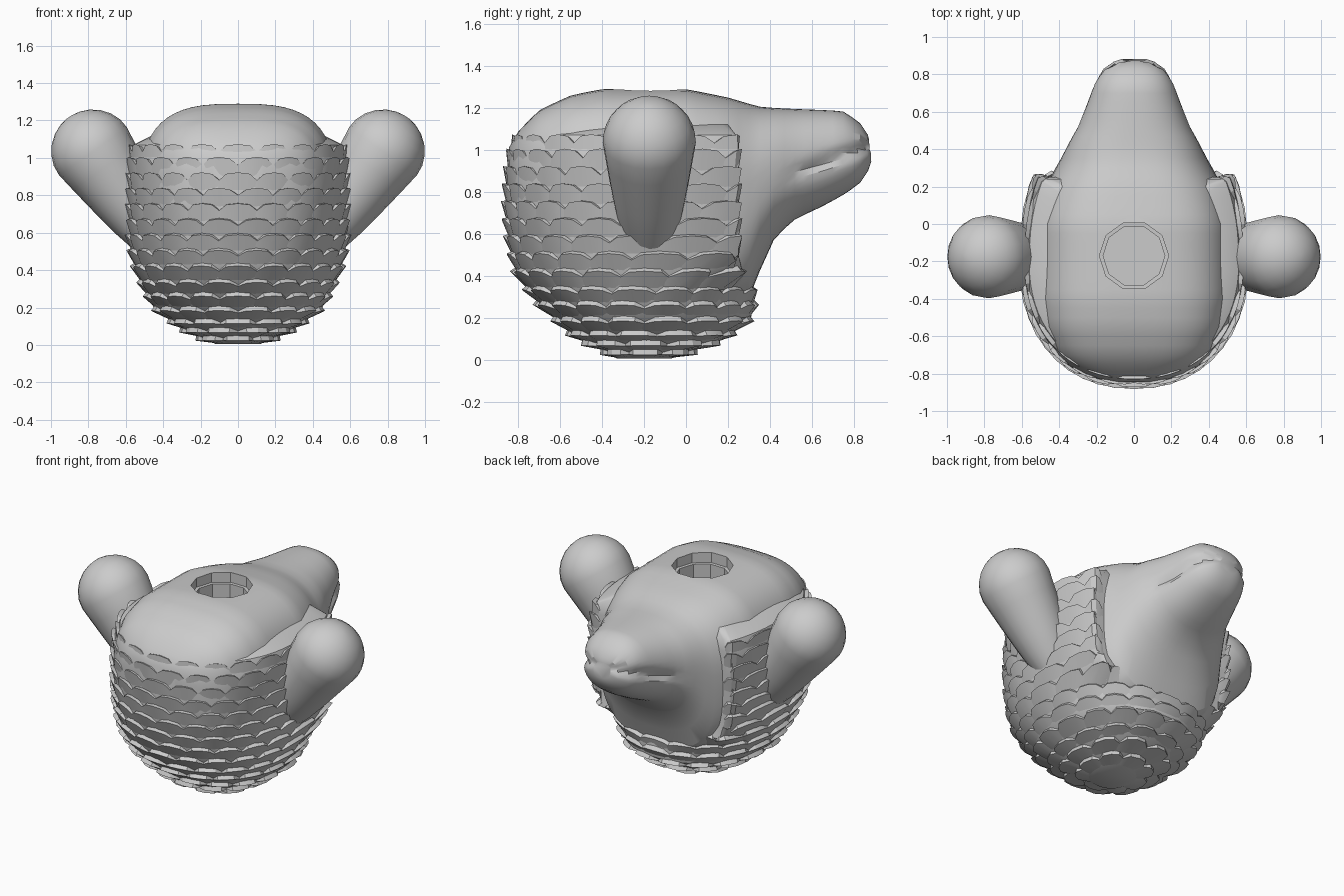
import bpy, bmesh, math
from mathutils import Vector

cube = bpy.data.objects.get("Cube")
if cube:
    bpy.data.objects.remove(cube, do_unlink=True)

grey = bpy.data.materials.new("plain grey")
grey.use_nodes = True
colour = (0.6, 0.6, 0.6, 1)
grey.diffuse_color = colour
grey.node_tree.nodes["Principled BSDF"].inputs["Base Color"].default_value = colour


def make_object(name, bm, angle=35):
    bmesh.ops.recalc_face_normals(bm, faces=bm.faces)
    mesh = bpy.data.meshes.new(name)
    bm.to_mesh(mesh)
    bm.free()
    mesh.materials.append(grey)
    ob = bpy.data.objects.new(name, mesh)
    bpy.context.collection.objects.link(ob)
    if angle:
        bpy.ops.object.select_all(action='DESELECT')
        ob.select_set(True)
        bpy.context.view_layer.objects.active = ob
        bpy.ops.object.shade_smooth_by_angle(angle=math.radians(angle))
    return ob


def loft(rings):
    """Closed skin over a list of equal rings of points."""
    bm = bmesh.new()
    loops = [[bm.verts.new(p) for p in ring] for ring in rings]
    n = len(loops[0])
    for a, b in zip(loops, loops[1:]):
        for i in range(n):
            j = (i + 1) % n
            bm.faces.new((a[i], a[j], b[j], b[i]))
    for loop in (loops[0], loops[-1]):
        bm.faces.new(loop)
    return bm


def sample(table, x):
    """Linear lookup of a table row by its first column."""
    x = min(max(x, table[0][0]), table[-1][0])
    for a, b in zip(table, table[1:]):
        if x <= b[0]:
            f = (x - a[0]) / (b[0] - a[0])
            return [p + (q - p) * f for p, q in zip(a, b)]


def power(c, e):
    return math.copysign(abs(c) ** (2 / e), c)


# Head with snout: y, half width, top, bottom
HEAD = [(-.85, .12, 1.0, .75), (-.8, .3, 1.09, .6), (-.7, .42, 1.19, .5),
        (-.55, .49, 1.26, .4), (-.4, .52, 1.29, .3), (0, .52, 1.29, .25),
        (.2, .47, 1.25, .25), (.3, .42, 1.22, .28), (.35, .39, 1.205, .42),
        (.42, .355, 1.2, .58), (.52, .3, 1.195, .67), (.65, .25, 1.19, .73),
        (.75, .215, 1.185, .785), (.83, .17, 1.13, .84), (.87, .11, 1.07, .9),
        (.885, .06, 1.04, .95)]


def head_ring(y, n=56):
    _, hw, top, bottom = sample(HEAD, y)
    e = 3 - 0.7 * min(max((y - .1) / .4, 0), 1)
    ring = []
    for i in range(n):
        a = math.tau * i / n
        x = hw * power(math.cos(a), e)
        z = (top + bottom) / 2 + (top - bottom) / 2 * power(math.sin(a), e)
        # mouth crease rising towards the tip
        d = z - (.88 + .37 * (y - .5))
        g = math.exp(-(d / .022) ** 2) * min(max((y - .48) / .15, 0), 1)
        ring.append((x * (1 - .14 * g), y - .02 * g, z))
    return ring


stations = []
for a, b in zip(HEAD, HEAD[1:]):
    steps = max(1, round((b[0] - a[0]) / .05))
    stations += [a[0] + (b[0] - a[0]) * k / steps for k in range(steps)]
head = make_object("head", loft([head_ring(y) for y in stations + [HEAD[-1][0]]]))
smooth = head.modifiers.new("soften", 'SMOOTH')
smooth.factor, smooth.iterations = 0.4, 2

# Wool: z, half width, front reach, back reach, back limit
MID = -.2
WOOL = [(.005, .12, .13, .13, .4), (.04, .2, .18, .22, .4), (.1, .32, .32, .39, .4),
        (.2, .45, .43, .51, .4), (.3, .505, .53, .53, .35), (.37, .53, .58, .53, .3),
        (.42, .55, .61, .7, .27), (.5, .57, .63, .85, .25), (.65, .585, .655, .87, .25),
        (.85, .59, .655, .87, .25), (1.0, .585, .635, .85, .25),
        (1.07, .56, .6, .8, .24), (1.12, .46, .5, .7, .2)]


def wool_point(z, a, off=0):
    z, hw, front, back, limit = sample(WOOL, z)
    c, s = power(math.cos(a), 2.2), power(math.sin(a), 2.2)
    p = Vector((hw * c, min(MID + s * (back if s > 0 else front), limit), z))
    p += (p - Vector((0, MID, .65))).normalized() * off
    p.z = max(p.z, 0)
    return p


N = 72
wool = make_object("wool_body", loft(
    [[wool_point(r[0], math.tau * i / N) for i in range(N)] for r in WOOL]))

# Overlapping wool tufts, pointing up, in staggered rows
bm = bmesh.new()
ROWS = [.035, .075, .12, .18, .25, .32, .4, .48, .56, .64, .72, .8, .88, .96, 1.03]
ACROSS = [-1, -.55, 0, .55, 1]
for k, z0 in enumerate(ROWS):
    pitch = min(.08, z0 - (ROWS[k - 1] if k else 0))
    _, hw, front, back, limit = sample(WOOL, z0)
    count = max(8, round(math.tau * hw / .17))
    step = math.tau / count
    for i in range(count):
        a0 = step * (i + .5 * (k % 2)) - math.pi / 2
        if MID + back * math.sin(a0) > limit + .03:
            continue
        low, top, ledge = [], [], []
        for u in ACROSS:
            a = a0 + u * step * .54
            rise = math.sqrt(max(0, 1 - u * u))
            z = z0 + pitch * (.5 * rise - .1)
            low.append(bm.verts.new(wool_point(z0 - pitch * .9, a, -.004)))
            top.append(bm.verts.new(wool_point(z, a, .006 + .022 * rise)))
            ledge.append(bm.verts.new(wool_point(z + pitch * .12, a, -.015)))
        for lower, upper in ((low, top), (top, ledge)):
            for j in range(len(ACROSS) - 1):
                bm.faces.new((lower[j], lower[j + 1], upper[j + 1], upper[j]))
make_object("wool_tufts", bm, 25)


# Ears: tapered clubs with round ends, mirrored
def ear(name, side):
    root, ball = Vector((.47, -.175, .6)), Vector((.775, -.175, 1.035))
    axis = (ball - root).normalized()
    u = Vector((0, 1, 0))
    v = axis.cross(u)
    path = [(root.lerp(ball, t), .13 + .092 * t ** .8) for t in (0, .2, .4, .6, .8, 1)]
    for deg in (15, 30, 45, 60, 74, 86):
        t = math.radians(deg)
        path.append((ball + axis * .224 * math.sin(t), .224 * math.cos(t)))
    rings = []
    for c, r in path:
        ring = [c + r * (u * math.cos(math.tau * i / 20) + v * math.sin(math.tau * i / 20))
                for i in range(20)]
        rings.append([(side * p.x, p.y, p.z) for p in ring])
    make_object(name, loft(rings), 40)


ear("left_ear", 1)
ear("right_ear", -1)

# Stepped socket in the top of the head
levels = [(1.0, .165), (1.22, .165), (1.221, .185), (1.4, .185)]
cutter = make_object("socket_cutter", loft(
    [[(r * math.cos(math.tau * i / 10), -.17 + r * math.sin(math.tau * i / 10), z)
      for i in range(10)] for z, r in levels]), 0)
cutter.hide_render = True
cutter.hide_set(True)
cutter.display_type = 'WIRE'
for ob in (head, wool):
    cut = ob.modifiers.new("socket", 'BOOLEAN')
    cut.operation, cut.object, cut.solver = 'DIFFERENCE', cutter, 'EXACT'
